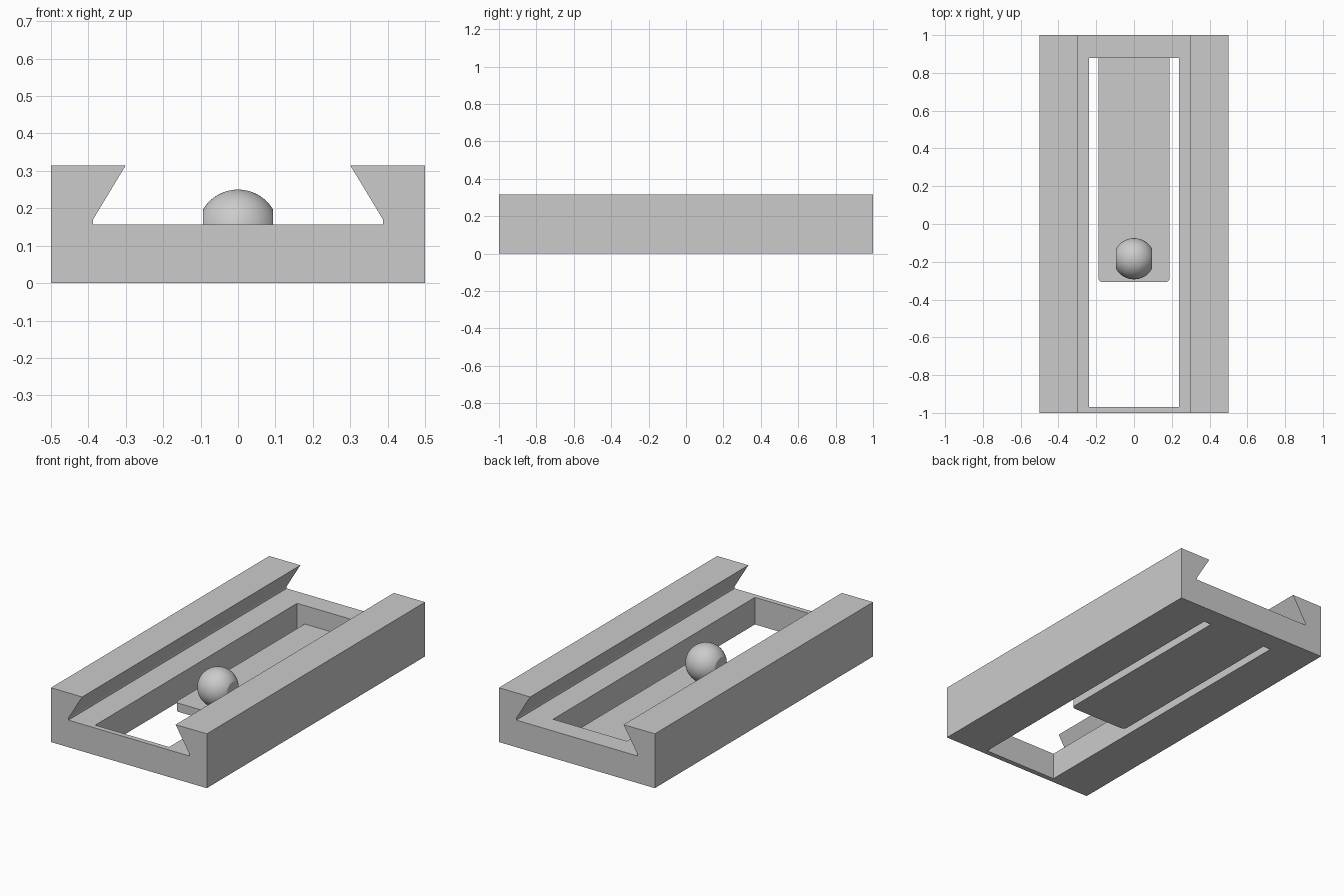
import bpy, bmesh, math
from mathutils import Vector

if "Cube" in bpy.data.objects:
    bpy.data.objects.remove(bpy.data.objects["Cube"])

grey = bpy.data.materials.new("light grey")
grey.diffuse_color = (0.6, 0.6, 0.6, 1)
grey.use_nodes = True
grey.node_tree.nodes["Principled BSDF"].inputs["Base Color"].default_value = grey.diffuse_color


def finish(name, bm):
    bmesh.ops.recalc_face_normals(bm, faces=bm.faces)
    mesh = bpy.data.meshes.new(name)
    bm.to_mesh(mesh)
    bm.free()
    mesh.materials.append(grey)
    obj = bpy.data.objects.new(name, mesh)
    bpy.context.collection.objects.link(obj)
    return obj


def prism(name, points, move, open_end=False):
    """Extrude a closed outline of 3D points along a vector."""
    bm = bmesh.new()
    face = bm.faces.new([bm.verts.new(p) for p in points])
    new = bmesh.ops.extrude_face_region(bm, geom=[face])["geom"]
    bmesh.ops.translate(bm, vec=move, verts=[v for v in new if isinstance(v, bmesh.types.BMVert)])
    return finish(name, bm)


# Dovetail channel: half profile mirrored and extruded along y
half = [(0.5, 0), (0.5, 0.315), (0.30, 0.315), (0.387, 0.171), (0.388, 0.165), (0.388, 0.157)]
profile = half + [(-x, z) for x, z in reversed(half)]
channel = prism("channel_body", [(x, -1, z) for x, z in profile], (0, 2, 0))

# Long window through the floor
W, Y0, Y1 = 0.237, -0.97, 0.88
cutter = prism("window_cutter", [(-W, Y0, -0.1), (W, Y0, -0.1), (W, Y1, -0.1), (-W, Y1, -0.1)], (0, 0, 0.4))
cutter.hide_render = True
cut = channel.modifiers.new("window", "BOOLEAN")
cut.operation, cut.solver, cut.object = "DIFFERENCE", "EXACT", cutter
bpy.context.view_layer.objects.active = channel
bpy.ops.object.modifier_apply(modifier=cut.name)
bpy.data.objects.remove(cutter)

# Spring tongue with rounded front corners
T, TY, R, TZ = 0.188, -0.308, 0.022, 0.05
right = [(T - R + R * math.sin(a), TY + R - R * math.cos(a)) for a in
         (i * math.pi / 12 for i in range(7))] + [(T, Y1)]
outline = right + [(-x, y) for x, y in reversed(right)]
prism("spring_tongue", [(x, y, 0) for x, y in outline], (0, 0, TZ))

# Detent ball with flat sides, resting in the tongue
bm = bmesh.new()
bmesh.ops.create_uvsphere(bm, u_segments=48, v_segments=32, radius=0.109)
bmesh.ops.translate(bm, vec=(0, -0.184, 0.141), verts=bm.verts)
for co, no in (((0.094, 0, 0), (1, 0, 0)), ((-0.094, 0, 0), (-1, 0, 0)), ((0, 0, TZ - 0.005), (0, 0, -1))):
    bmesh.ops.bisect_plane(bm, geom=bm.verts[:] + bm.edges[:] + bm.faces[:],
                           plane_co=Vector(co), plane_no=Vector(no), clear_outer=True)
    bmesh.ops.holes_fill(bm, edges=[e for e in bm.edges if e.is_boundary], sides=0)
ball = finish("detent_ball", bm)
bpy.ops.object.select_all(action="DESELECT")
ball.select_set(True)
bpy.context.view_layer.objects.active = ball
bpy.ops.object.shade_smooth_by_angle(angle=math.radians(25))
